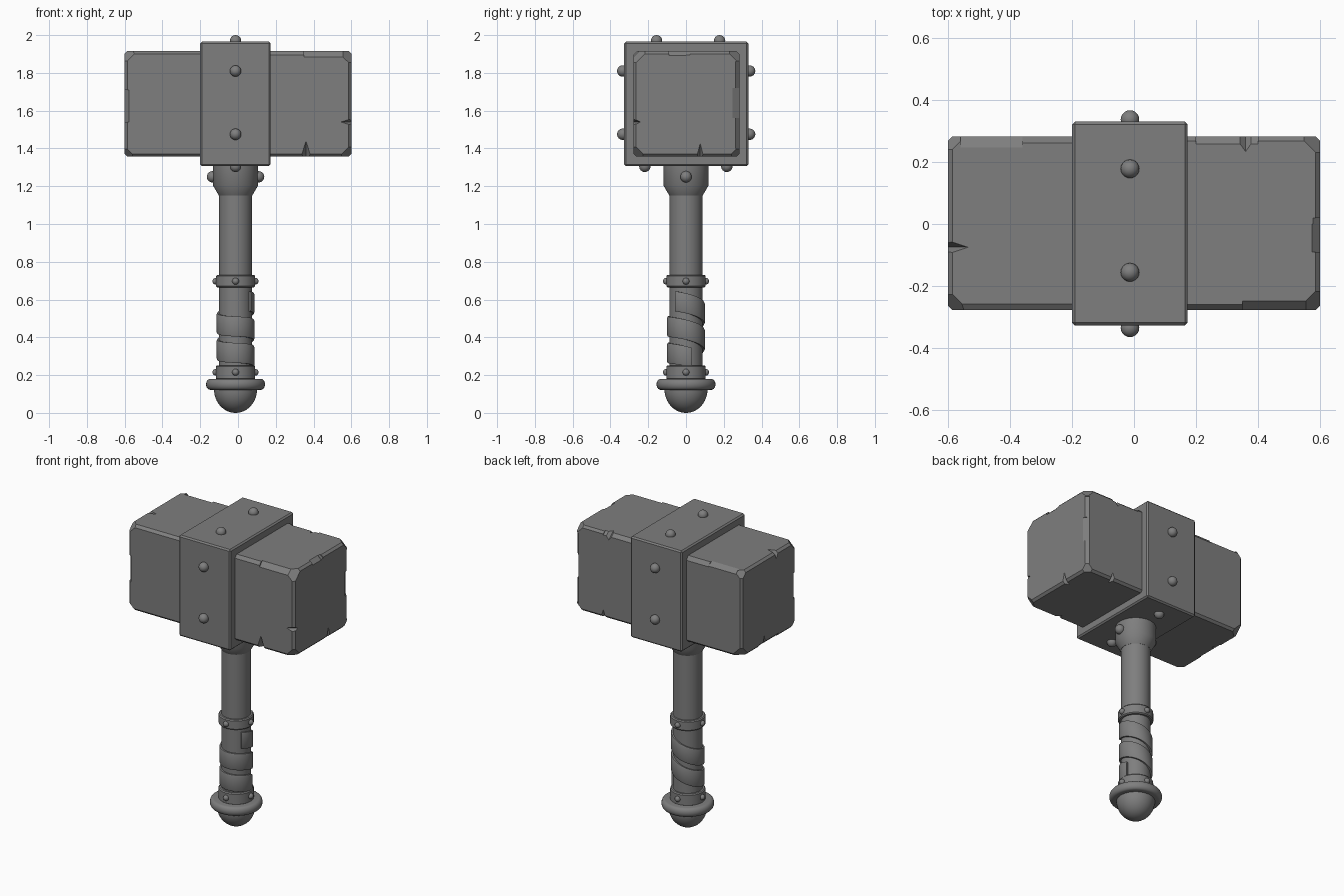
import bpy, bmesh, math
from math import sin, cos, pi
from mathutils import Vector

old = bpy.data.objects.get("Cube")
if old:
    bpy.data.objects.remove(old)

stone = bpy.data.materials.new("worn_grey")
stone.use_nodes = True
GREY = (0.21, 0.21, 0.21, 1)
stone.diffuse_color = GREY
stone.node_tree.nodes["Principled BSDF"].inputs["Base Color"].default_value = GREY

AXIS_X = -0.013   # handle centre line
LO, HI = Vector((-0.6, -0.278, 1.357)), Vector((0.6, 0.282, 1.915))


def finish(name, bm, smooth=True):
    bmesh.ops.recalc_face_normals(bm, faces=bm.faces)
    mesh = bpy.data.meshes.new(name)
    bm.to_mesh(mesh)
    bm.free()
    ob = bpy.data.objects.new(name, mesh)
    bpy.context.scene.collection.objects.link(ob)
    mesh.materials.append(stone)
    if smooth:
        activate(ob)
        bpy.ops.object.shade_smooth_by_angle(angle=math.radians(35))
    return ob


def activate(ob):
    bpy.ops.object.select_all(action="DESELECT")
    ob.select_set(True)
    bpy.context.view_layer.objects.active = ob


def box(name, lo, hi, bevel):
    bm = bmesh.new()
    bmesh.ops.create_cube(bm, size=1)
    for v in bm.verts:
        v.co = [(a + b) / 2 + c * (b - a) for a, b, c in zip(lo, hi, v.co)]
    bmesh.ops.bevel(bm, geom=bm.edges[:], offset=bevel, segments=1, affect="EDGES")
    return finish(name, bm, smooth=False)


def lathe(name, profile, sides=48):
    """Spin (radius, height) points around the handle axis."""
    bm = bmesh.new()
    verts = [bm.verts.new((AXIS_X + r, 0, z)) for r, z in profile]
    edges = [bm.edges.new(pair) for pair in zip(verts, verts[1:])]
    bmesh.ops.spin(bm, geom=verts + edges, cent=(AXIS_X, 0, 0), axis=(0, 0, 1),
                   angle=2 * pi, steps=sides)
    bmesh.ops.remove_doubles(bm, verts=bm.verts, dist=1e-5)
    return finish(name, bm)


def rivet(name, place, radius):
    bm = bmesh.new()
    bmesh.ops.create_uvsphere(bm, u_segments=20, v_segments=12, radius=radius)
    bmesh.ops.translate(bm, verts=bm.verts, vec=place)
    return finish(name, bm)


def carve(target, points):
    """Cut the convex hull of the points out of the target."""
    bm = bmesh.new()
    for p in points:
        bm.verts.new(p)
    bmesh.ops.convex_hull(bm, input=bm.verts[:])
    cutter = finish("chip_cutter", bm, smooth=False)
    cutter.hide_render = True
    activate(target)
    mod = target.modifiers.new("chip", "BOOLEAN")
    mod.operation, mod.solver, mod.object = "DIFFERENCE", "EXACT", cutter
    bpy.ops.object.modifier_apply(modifier=mod.name)
    bpy.data.objects.remove(cutter)


def edge_frame(a, b):
    """Outward directions of two faces and the direction of their shared edge."""
    axes = {c: Vector([float(c == k) for k in "xyz"]) for c in "xyz"}
    along = next(c for c in "xyz" if c not in a + b)
    da, db = (axes[s[1]] * (1 if s[0] == "+" else -1) for s in (a, b))
    base = Vector([0, 0, 0])
    for s in (a, b):
        i = "xyz".index(s[1])
        base[i] = HI[i] if s[0] == "+" else LO[i]
    return base, da, db, axes[along]


def chamfer(a, b, start, end, depth_a, depth_b, e=0.03):
    """Worn strip along part of an edge."""
    base, da, db, t = edge_frame(a, b)
    pts = []
    for s in (start, end):
        p = base + t * s
        pts += [p + (da + db) * e,
                p - da * depth_a * (1 + e / depth_b) + db * e,
                p - db * depth_b * (1 + e / depth_a) + da * e]
    carve(head, pts)


def notch(a, b, at, width, depth_a, depth_b, e=0.01):
    """V-shaped crack across an edge."""
    base, da, db, t = edge_frame(a, b)
    p = base + t * at
    out = p + (da + db) * e
    carve(head, [out + t * width, out - t * width,
                 p - da * depth_a + db * e, p - db * depth_b + da * e])


# Stone head with worn corners, edges and cracks
head = box("head", LO, HI, 0.014)
for i, (sx, sy, sz) in enumerate((x, y, z) for x in (-1, 1) for y in (-1, 1) for z in (-1, 1)):
    s = (sx, sy, sz)
    corner = Vector([h if k > 0 else l for k, l, h in zip(s, LO, HI)])
    d, e = 0.055 + 0.01 * (i % 3), 0.03
    offsets = [(e, e, e), (-d - 2 * e, e, e), (e, -d - 2 * e, e), (e, e, -d - 2 * e)]
    carve(head, [corner + Vector([k * o for k, o in zip(s, off)]) for off in offsets])

for strip in [("-y", "+z", 0.35, 0.58, 0.03, 0.03), ("-y", "+z", 0.1, 0.35, 0.018, 0.02),
              ("-y", "+z", -0.58, -0.1, 0.02, 0.014), ("+y", "+z", -0.56, -0.36, 0.035, 0.02),
              ("+y", "+z", -0.36, 0.1, 0.02, 0.025), ("+y", "+z", 0.2, 0.4, 0.024, 0.02),
              ("+x", "+y", 1.56, 1.72, 0.02, 0.035), ("+x", "+y", 1.4, 1.86, 0.02, 0.02),
              ("+x", "+z", -0.09, 0.0, 0.025, 0.024), ("-x", "-y", 1.54, 1.71, 0.024, 0.024),
              ("+x", "+z", -0.07, 0.02, 0.022, 0.02), ("-x", "-z", -0.1, 0.1, 0.02, 0.02)]:
    chamfer(*strip)

for crack in [("-y", "-z", 0.36, 0.035, 0.05, 0.1), ("+x", "-y", 1.54, 0.025, 0.07, 0.045),
              ("+x", "-z", 0.075, 0.025, 0.05, 0.085), ("-x", "+z", -0.075, 0.03, 0.08, 0.05),
              ("+y", "+z", 0.36, 0.05, 0.06, 0.05), ("+y", "-z", 0.4, 0.025, 0.05, 0.06),
              ("-x", "-z", 0.05, 0.025, 0.05, 0.07)]:
    notch(*crack)

# Metal band around the head
box("head_band", (-0.2, -0.327, 1.307), (0.173, 0.33, 1.965), 0.009)
for i, y in enumerate((-0.156, 0.178)):
    rivet(f"top_rivet_{i}", (AXIS_X, y, 1.97), 0.03)
for i, y in enumerate((-0.218, 0.216)):
    rivet(f"bottom_rivet_{i}", (AXIS_X, y, 1.305), 0.03)
for side, y in (("front", -0.335), ("back", 0.337)):
    for i, z in enumerate((1.475, 1.81)):
        rivet(f"{side}_rivet_{i}", (AXIS_X, y, z), 0.03)

# Handle, collar and rings
lathe("handle", [(0, 0.1), (0.087, 0.1), (0.087, 1.32), (0, 1.32)])
lathe("collar", [(0.08, 1.15), (0.088, 1.15), (0.12, 1.205), (0.12, 1.32), (0, 1.32)])
for i, sx in enumerate((-1, 1)):
    rivet(f"collar_rivet_{i}", (AXIS_X + sx * 0.122, 0, 1.25), 0.03)
for name, z0, z1 in (("upper_ring", 0.665, 0.73), ("lower_ring", 0.175, 0.252)):
    c = 0.006
    lathe(name, [(0.08, z0), (0.098, z0), (0.104, z0 + c), (0.104, z1 - c), (0.098, z1), (0.08, z1)])
    for k in range(4):
        a = k * pi / 2
        mid = 0.697 if name == "upper_ring" else 0.215
        rivet(f"{name}_rivet_{k}", (AXIS_X + 0.104 * cos(a), 0.104 * sin(a), mid), 0.018)

# Leather grip spiralling down the handle
bm = bmesh.new()
rows, steps = [], 140
for k in range(steps + 1):
    t = -1.2 * pi + 4.3 * pi * k / steps
    z = 0.475 - 0.14 * t / (2 * pi) + 0.0175 * (1 - cos(t))
    ang = pi + t
    rows.append([bm.verts.new((AXIS_X + r * cos(ang), r * sin(ang), z + dz))
                 for r, dz in ((0.08, 0.053), (0.097, 0.053), (0.1, 0.046),
                               (0.1, -0.046), (0.097, -0.053), (0.08, -0.053))])
for a, b in zip(rows, rows[1:]):
    for j in range(6):
        bm.faces.new((a[j], b[j], b[j - 1], a[j - 1]))
bm.faces.new(rows[0])
bm.faces.new(rows[-1])
finish("grip_wrap", bm)

# Pommel with flange and round end
arc = [(0.134 + 0.022 * cos(a), 0.151 + 0.029 * sin(a))
       for a in (-pi / 2 + pi * k / 10 for k in range(11))]
lathe("pommel_flange", [(0, 0.122)] + arc + [(0, 0.18)])
lathe("pommel", [(0.114 * sin(a), 0.125 - 0.125 * cos(a))
                 for a in (pi / 2 * k / 12 for k in range(13))] + [(0, 0.125)])
